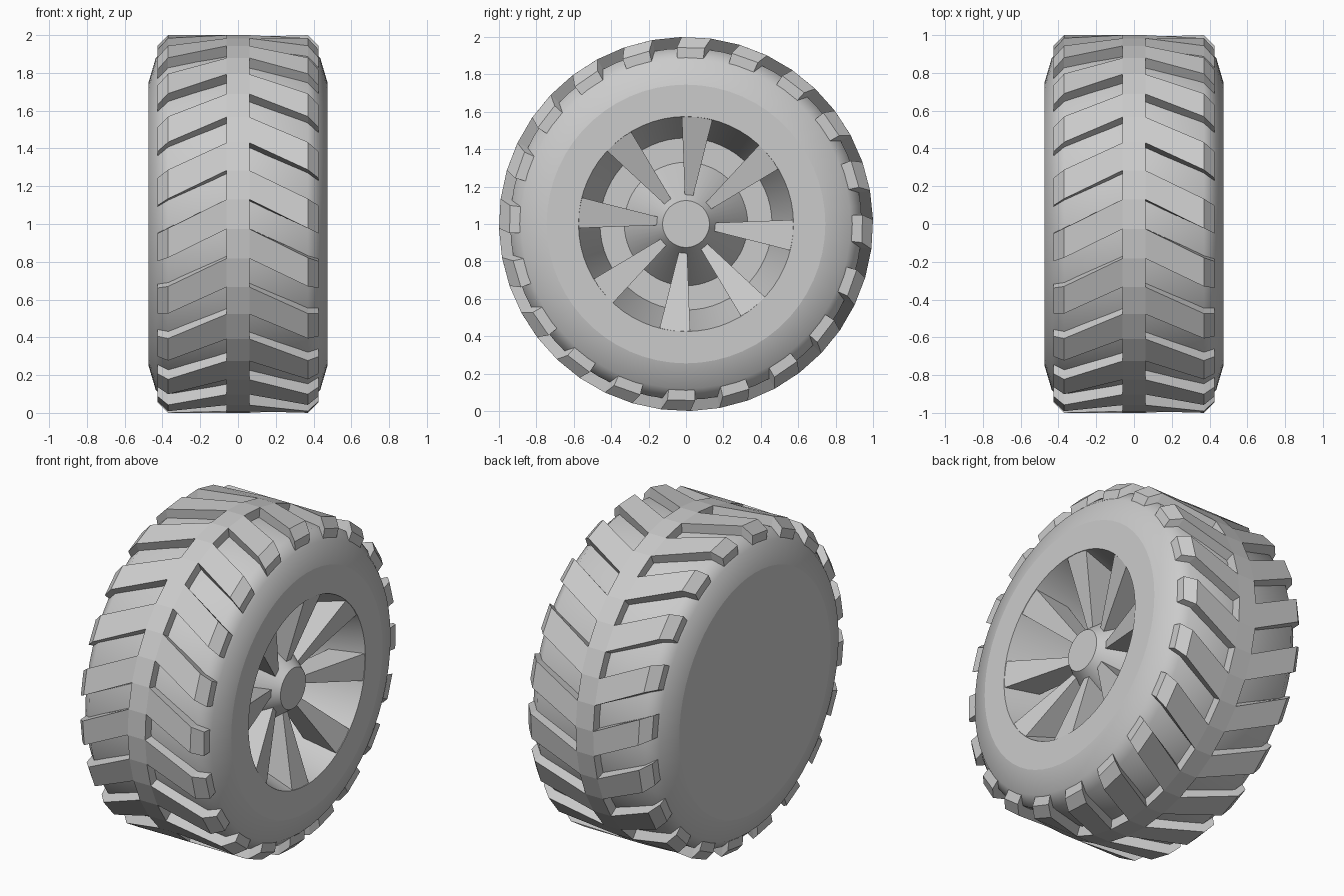
import bpy, bmesh
from math import sin, cos, pi, radians

if "Cube" in bpy.data.objects:
    bpy.data.objects.remove(bpy.data.objects["Cube"])

CZ = 1.0  # axle height; axle runs along x


def finish(bm, name, smooth=None):
    bmesh.ops.recalc_face_normals(bm, faces=bm.faces)
    me = bpy.data.meshes.new(name)
    bm.to_mesh(me)
    bm.free()
    ob = bpy.data.objects.new(name, me)
    bpy.context.collection.objects.link(ob)
    if smooth:
        bpy.ops.object.select_all(action='DESELECT')
        ob.select_set(True)
        bpy.context.view_layer.objects.active = ob
        bpy.ops.object.shade_smooth_by_angle(angle=radians(smooth))
    return ob


def lathe(name, profile, segs, smooth):
    """Spin (radius, x) points around the axle."""
    bm = bmesh.new()
    rings = []
    for r, x in profile:
        rings.append([bm.verts.new((x, r * cos(2 * pi * i / segs), CZ + r * sin(2 * pi * i / segs)))
                      for i in range(segs)])
    for a, b in zip(rings, rings[1:]):
        for i in range(segs):
            j = (i + 1) % segs
            bm.faces.new((a[i], a[j], b[j], b[i]))
    bmesh.ops.remove_doubles(bm, verts=bm.verts, dist=1e-5)
    return finish(bm, name, smooth)


def loft(bm, sections):
    """Skin a row of four-point sections and cap both ends."""
    rows = [[bm.verts.new(p) for p in s] for s in sections]
    for a, b in zip(rows, rows[1:]):
        for i in range(4):
            j = (i + 1) % 4
            bm.faces.new((a[i], a[j], b[j], b[i]))
    bm.faces.new(rows[0])
    bm.faces.new(rows[-1][::-1])


# Tyre carcass with rounded shoulders
lathe("tyre", [(.745, -.475), (.88, -.435), (.94, -.37), (.94, .37), (.88, .435), (.745, .475)], 60, 50)

# Closed back face
lathe("back_disc", [(0, -.475), (.745, -.475)], 60, 30)

# Rim face, dished recess and conical hub
lathe("rim", [(.745, .475), (.575, .475), (.46, .10), (.33, .10), (.125, .38), (0, .38)], 60, 30)

# Eight tapered spokes sloping in towards the hub
bm = bmesh.new()
for k in range(8):
    a = radians(84 + 45 * k)
    sections = []
    for r, half, front, back in ((.575, .083, .473, .28), (.15, .022, .335, .20)):
        pts = []
        for x, s in ((front, -1), (front, 1), (back, 1), (back, -1)):
            h = half * s
            pts.append((x, r * cos(a) - h * sin(a), CZ + r * sin(a) + h * cos(a)))
        sections.append(pts)
    loft(bm, sections)
finish(bm, "spokes")

# Tread: two interleaved rows of swept lugs overlapping on the centre line
LUG = [(-.06, 1.0, .92, 0), (.06, 1.0, .92, 0), (.37, 1.0, .92, 8.8), (.425, .945, .87, 10.5)]


def tread_row(name, side, phase):
    bm = bmesh.new()
    for k in range(20):
        start = phase + 18 * k
        sections = []
        for x, top, base, lag in LUG:
            lo, hi = radians(start - lag), radians(start - lag + 9)
            sections.append([(side * x, -r * cos(t), CZ + r * sin(t))
                             for r, t in ((base, lo), (top, lo), (top, hi), (base, hi))])
        loft(bm, sections)
    finish(bm, name)


tread_row("left_tread", -1, -1.5)
tread_row("right_tread", 1, 7.5)
